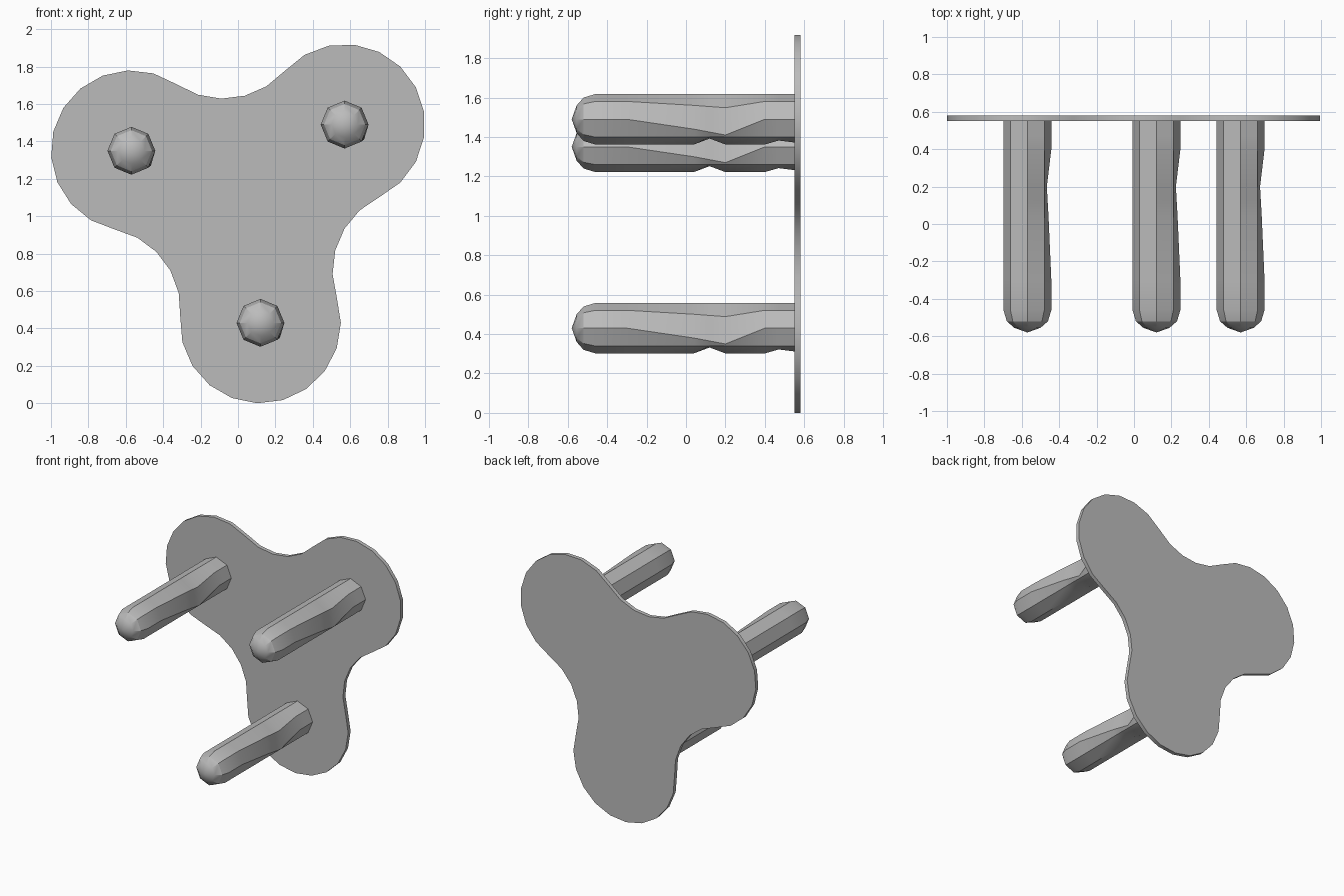
import bpy
import bmesh
from math import atan2, cos, sin, pi, sqrt
from mathutils import Vector

cube = bpy.data.objects.get("Cube")
if cube:
    bpy.data.objects.remove(cube, do_unlink=True)

grey = bpy.data.materials.new("plain grey")
grey.use_nodes = True
grey.diffuse_color = (0.5, 0.5, 0.5, 1)
grey.node_tree.nodes["Principled BSDF"].inputs["Base Color"].default_value = grey.diffuse_color

LOBES = [Vector((0.12, 0.43)), Vector((0.57, 1.49)), Vector((-0.57, 1.35))]
LOBE_R, FILLET_R = 0.43, 0.44
BACK, FRONT, TIP = 0.58, 0.55, -0.58


def add_object(name, bm):
    bmesh.ops.recalc_face_normals(bm, faces=bm.faces)
    mesh = bpy.data.meshes.new(name)
    bm.to_mesh(mesh)
    bm.free()
    mesh.materials.append(grey)
    obj = bpy.data.objects.new(name, mesh)
    bpy.context.collection.objects.link(obj)
    bpy.ops.object.select_all(action="DESELECT")
    obj.select_set(True)
    bpy.context.view_layer.objects.active = obj
    bpy.ops.object.shade_smooth_by_angle(angle=pi / 6)
    return obj


def fillet_centre(a, b):
    """Centre of the hollow arc that touches two lobes from outside."""
    half = (b - a) / 2
    outward = Vector((half.y, -half.x)).normalized()
    return a + half + outward * sqrt((LOBE_R + FILLET_R) ** 2 - half.length_squared)


def arc(centre, radius, start, end, steps, turn):
    """Points from start towards end, leaving out the last one."""
    a0 = atan2(start.y, start.x)
    sweep = (atan2(end.y, end.x) - a0) * turn % (2 * pi) * turn
    angles = [a0 + sweep * i / steps for i in range(steps)]
    return [centre + radius * Vector((cos(a), sin(a))) for a in angles]


# Three-lobed plate: round lobes joined by hollow arcs
outline = []
for i, lobe in enumerate(LOBES):
    following = LOBES[(i + 1) % 3]
    before = fillet_centre(LOBES[i - 1], lobe)
    after = fillet_centre(lobe, following)
    outline += arc(lobe, LOBE_R, before - lobe, after - lobe, 11, 1)
    outline += arc(after, FILLET_R, lobe - after, following - after, 5, -1)

bm = bmesh.new()
face = bm.faces.new([bm.verts.new((p.x, FRONT, p.y)) for p in outline])
extruded = bmesh.ops.extrude_face_region(bm, geom=[face], use_keep_orig=True)
moved = [g for g in extruded["geom"] if isinstance(g, bmesh.types.BMVert)]
bmesh.ops.translate(bm, verts=moved, vec=(0, BACK - FRONT, 0))
add_object("plate", bm)

# Worn eight-sided pins: y, radius, sag of the left ridge, dent underneath
RINGS = [
    (-0.555, 0.07, 0, 0), (-0.52, 0.11, 0, 0), (-0.46, 0.128, 0, 0),
    (-0.3, 0.128, 0, 0), (0.04, 0.128, 0.05, 0), (0.12, 0.128, 0.065, 0.03),
    (0.2, 0.128, 0.08, 0), (0.4, 0.128, 0, 0), (0.47, 0.128, 0, 0.02),
    (FRONT, 0.128, 0, 0.01),
]


def add_pin(name, centre):
    bm = bmesh.new()
    rings = []
    for y, radius, sag, dent in RINGS:
        ring = []
        for k in range(8):
            x, z = radius * cos(k * pi / 4), radius * sin(k * pi / 4)
            if k == 0:
                x, z = x - sag * 0.3, z - sag
            elif k == 1:
                z -= sag * 0.4
            elif k == 6:
                z += dent
            ring.append(bm.verts.new((centre.x + x, y, centre.y + z)))
        rings.append(ring)
    tip = bm.verts.new((centre.x, TIP, centre.y))
    for k in range(8):
        n = (k + 1) % 8
        bm.faces.new((tip, rings[0][k], rings[0][n]))
        for a, b in zip(rings, rings[1:]):
            bm.faces.new((a[k], b[k], b[n], a[n]))
    bm.faces.new(rings[-1])
    add_object(name, bm)


for name, lobe in zip(("lower_pin", "upper_left_pin", "upper_right_pin"), LOBES):
    add_pin(name, lobe)
